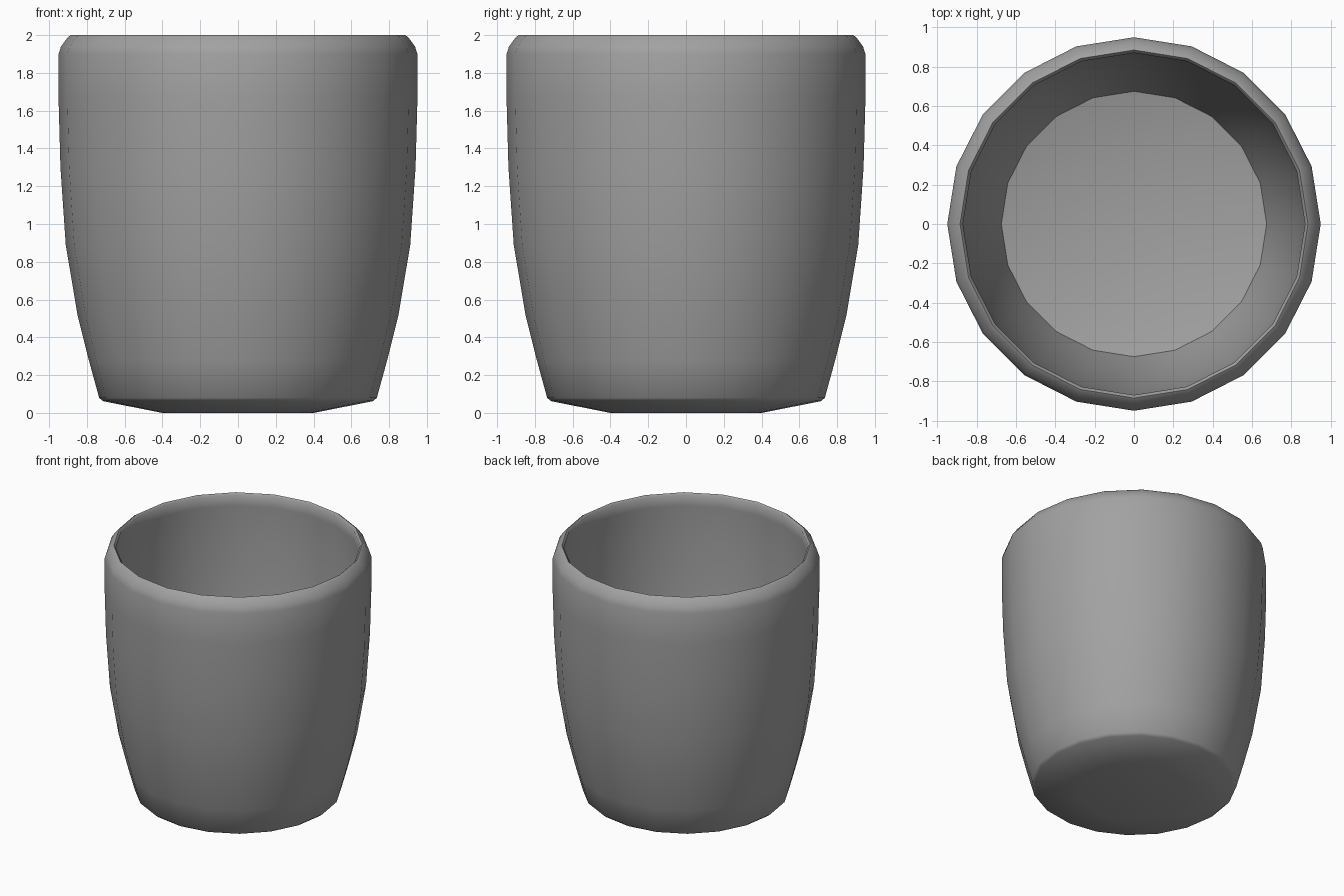
import bpy
import bmesh
import math
from mathutils import Vector

cube = bpy.data.objects.get("Cube")
if cube:
    bpy.data.objects.remove(cube, do_unlink=True)

SIDES = 20


def make_material(name, color):
    mat = bpy.data.materials.new(name)
    mat.use_nodes = True
    mat.diffuse_color = color
    mat.node_tree.nodes["Principled BSDF"].inputs["Base Color"].default_value = color
    return mat


def lathe(name, profile, mat):
    """Spin a (radius, height) profile around the z axis."""
    bm = bmesh.new()
    verts = [bm.verts.new((r, 0, z)) for r, z in profile]
    edges = [bm.edges.new(pair) for pair in zip(verts, verts[1:])]
    bmesh.ops.spin(bm, geom=verts + edges, cent=(0, 0, 0), axis=(0, 0, 1),
                   angle=math.tau, steps=SIDES, use_merge=True)
    bmesh.ops.remove_doubles(bm, verts=bm.verts[:], dist=0.0005)
    bmesh.ops.recalc_face_normals(bm, faces=bm.faces[:])
    mesh = bpy.data.meshes.new(name)
    bm.to_mesh(mesh)
    bm.free()
    obj = bpy.data.objects.new(name, mesh)
    bpy.context.collection.objects.link(obj)
    mesh.materials.append(mat)
    bpy.ops.object.select_all(action="DESELECT")
    obj.select_set(True)
    bpy.context.view_layer.objects.active = obj
    bpy.ops.object.shade_smooth_by_angle(angle=math.radians(50))
    return obj


grey = make_material("grey ceramic", (0.36, 0.36, 0.36, 1))

# Outside, from the centre of the base up to the bevelled rim
base = [(0, 0), (0.40, 0), (0.715, 0.062), (0.735, 0.08)]
wall = [(0.79, 0.28), (0.85, 0.52), (0.912, 0.89), (0.94, 1.3), (0.95, 1.66)]
rim = [(0.95, 1.9), (0.937, 1.94), (0.90, 1.99), (0.885, 2.0), (0.87, 1.985)]

# Inside, the wall offset by its thickness, down to a shallow dished floor
THICK = 0.07
inside = [(0.875, 1.9)] + [(r - THICK, z) for r, z in reversed(wall)]
floor = [(0.675, 0.14), (0.40, 0.075), (0, 0.07)]

lathe("cup", base + wall + rim + inside + floor, grey)
